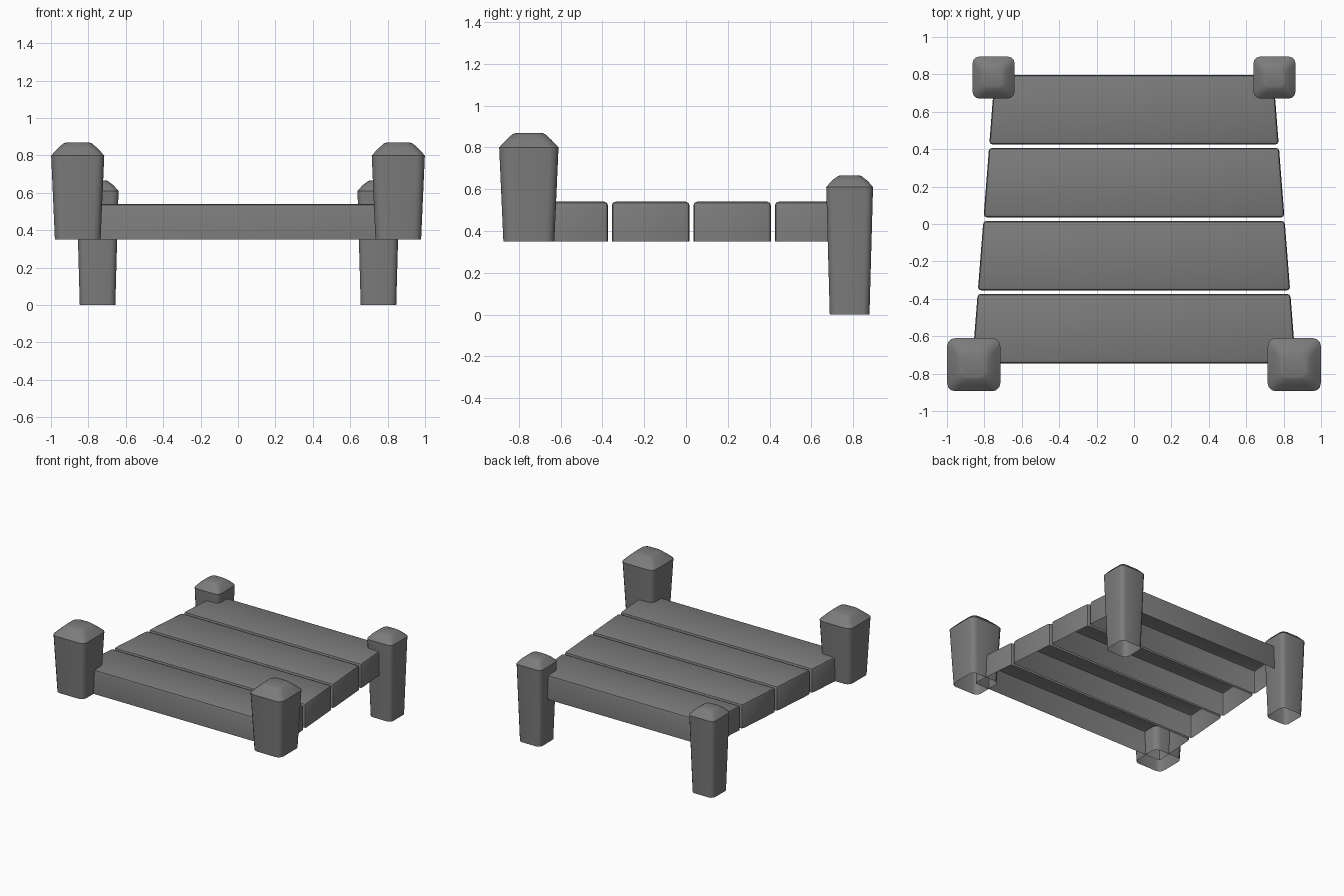
import bpy, bmesh, math

cube = bpy.data.objects.get("Cube")
if cube:
    bpy.data.objects.remove(cube, do_unlink=True)

# One stone-grey material
grey = bpy.data.materials.new("stone_grey")
grey.use_nodes = True
colour = (0.2, 0.2, 0.2, 1)
grey.diffuse_color = colour
grey.node_tree.nodes["Principled BSDF"].inputs["Base Color"].default_value = colour


def finish(bm, name):
    bmesh.ops.recalc_face_normals(bm, faces=bm.faces)
    mesh = bpy.data.meshes.new(name)
    bm.to_mesh(mesh)
    bm.free()
    mesh.materials.append(grey)
    obj = bpy.data.objects.new(name, mesh)
    bpy.context.collection.objects.link(obj)
    bpy.ops.object.select_all(action="DESELECT")
    obj.select_set(True)
    bpy.context.view_layer.objects.active = obj
    bpy.ops.object.shade_smooth_by_angle(angle=math.radians(40))
    return obj


def rounded_square(half, radius, steps=3):
    """Outline of a square with rounded corners."""
    points = []
    for corner in range(4):
        mid = math.radians(45 + 90 * corner)
        cx = math.copysign(half - radius, math.cos(mid))
        cy = math.copysign(half - radius, math.sin(mid))
        for i in range(steps + 1):
            a = math.radians(90 * (corner + i / steps))
            points.append((cx + radius * math.cos(a), cy + radius * math.sin(a)))
    return points


def post(name, x, y, rings, radius):
    """Loft rounded squares upward; the bottom stays open, the top is capped."""
    bm = bmesh.new()
    previous = None
    for z, half in rings:
        ring = [bm.verts.new((x + px, y + py, z))
                for px, py in rounded_square(half, radius)]
        if previous:
            n = len(ring)
            for i in range(n):
                j = (i + 1) % n
                bm.faces.new((previous[i], previous[j], ring[j], ring[i]))
        previous = ring
    bm.faces.new(previous)
    finish(bm, name)


def half_width(y):
    return 0.807 - 0.078 * y


def plank(name, y0, y1, bottom=0.35, top=0.54):
    """Tapered board, open underneath, with softened upper and corner edges."""
    bm = bmesh.new()
    bmesh.ops.create_cube(bm, size=1)
    for v in bm.verts:
        y = y1 if v.co.y > 0 else y0
        side = 1 if v.co.x > 0 else -1
        v.co = (side * half_width(y), y, top if v.co.z > 0 else bottom)
    base = [f for f in bm.faces if all(v.co.z < 0.4 for v in f.verts)]
    bmesh.ops.delete(bm, geom=base, context="FACES")
    edges = [e for e in bm.edges if not e.is_boundary]
    bmesh.ops.bevel(bm, geom=edges, offset=0.018, segments=2,
                    profile=0.5, affect="EDGES")
    finish(bm, name)


# Four boards
for i in range(4):
    start = -0.745 + 0.39 * i
    plank("plank_%d" % (i + 1), start, start + 0.372)

# Corner posts, wider toward the domed top
front_rings = [(0.35, 0.122), (0.8, 0.142), (0.835, 0.109), (0.862, 0.08), (0.868, 0.066)]
back_rings = [(0, 0.095), (0.61, 0.112), (0.64, 0.086), (0.66, 0.06), (0.665, 0.05)]
for side, label in ((1, "left"), (-1, "right")):
    post("front_post_" + label, side * 0.857, -0.752, front_rings, 0.042)
    post("back_post_" + label, side * 0.751, 0.783, back_rings, 0.034)
